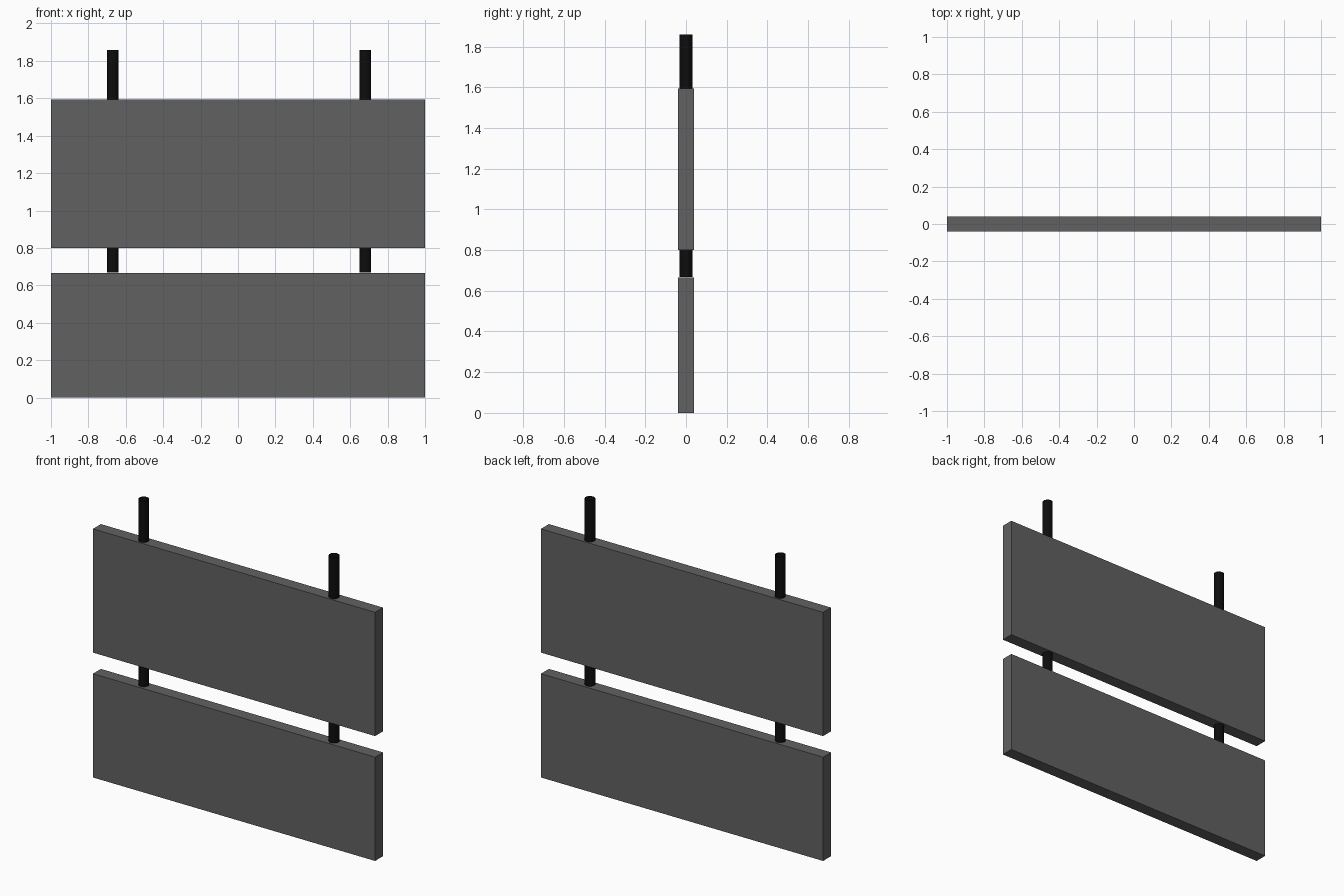
import bpy

if "Cube" in bpy.data.objects:
    bpy.data.objects.remove(bpy.data.objects["Cube"])


def material(name, value):
    mat = bpy.data.materials.new(name)
    mat.diffuse_color = (value, value, value, 1)
    mat.use_nodes = True
    mat.node_tree.nodes["Principled BSDF"].inputs["Base Color"].default_value = mat.diffuse_color
    return mat


panel_mat = material("dark_grey", 0.12)
rod_mat = material("black", 0.004)


def panel(name, z0, z1):
    bpy.ops.mesh.primitive_cube_add(size=1, location=(0, 0, (z0 + z1) / 2))
    ob = bpy.context.object
    ob.name = name
    ob.scale = (2, 0.08, z1 - z0)
    bpy.ops.object.transform_apply(location=False, rotation=False, scale=True)
    ob.data.materials.append(panel_mat)


def rod(name, x, z0, z1):
    # Open-ended tube, as the panel edge shows through it from above
    bpy.ops.mesh.primitive_cylinder_add(
        vertices=32, radius=0.031, depth=z1 - z0, end_fill_type='NOTHING',
        location=(x, 0, (z0 + z1) / 2))
    ob = bpy.context.object
    ob.name = name
    ob.data.materials.append(rod_mat)
    bpy.ops.object.shade_smooth_by_angle()


# Two hanging boards
panel("lower_panel", 0, 0.665)
panel("upper_panel", 0.8, 1.593)

# Rods running through the upper board down to the lower one
rod("left_rod", -0.669, 0.668, 1.859)
rod("right_rod", 0.681, 0.668, 1.859)
